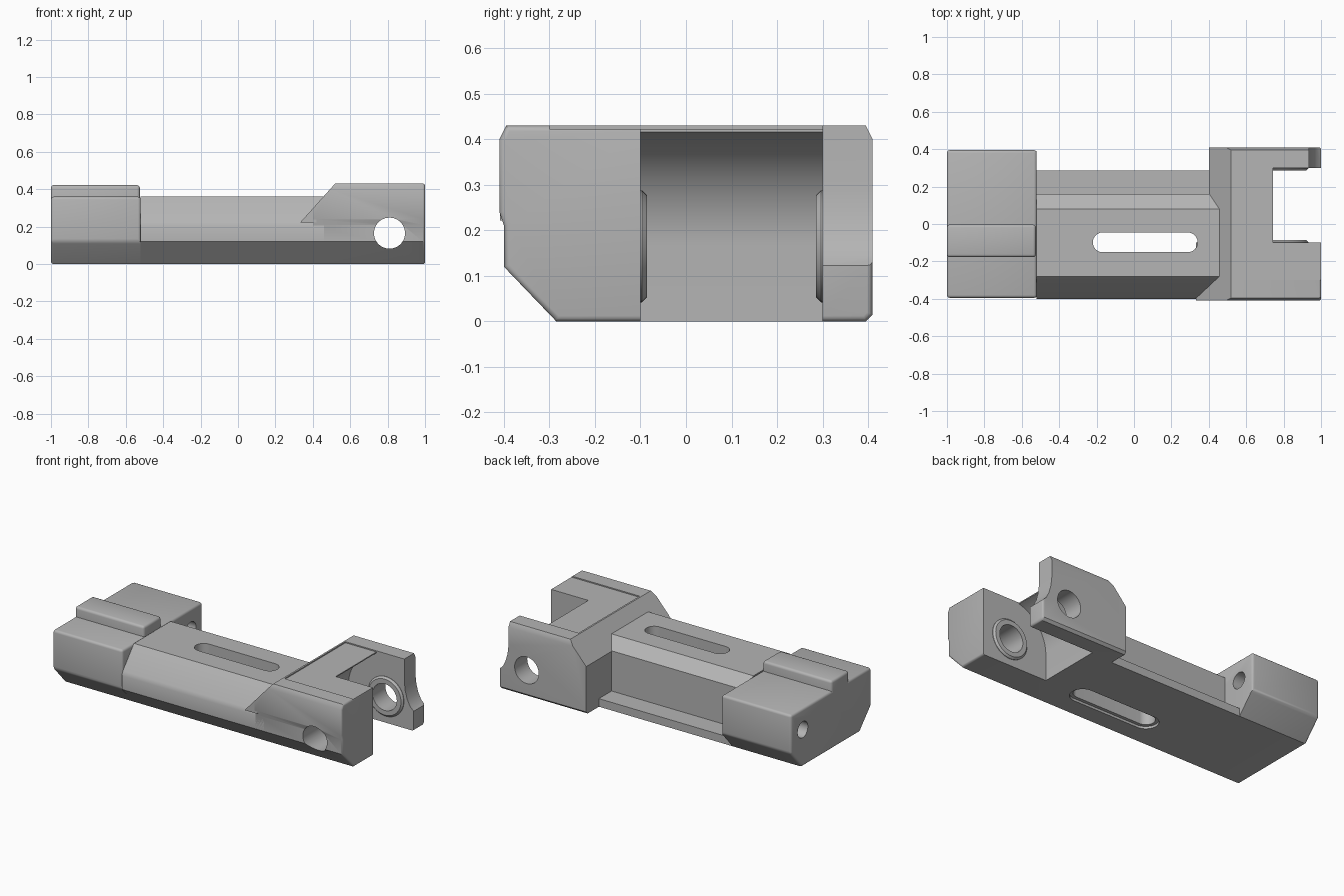
import bpy, bmesh, math
from mathutils import Vector

cube = bpy.data.objects.get("Cube")
if cube:
    bpy.data.objects.remove(cube, do_unlink=True)

# Single plain grey finish
GREY = (0.46, 0.46, 0.46, 1)
grey = bpy.data.materials.new("plain_grey")
grey.use_nodes = True
grey.diffuse_color = GREY
grey.node_tree.nodes["Principled BSDF"].inputs["Base Color"].default_value = GREY


def arc(cx, cy, r, start, end, steps=24):
    angles = [math.radians(start + (end - start) * i / steps) for i in range(steps + 1)]
    return [(cx + r * math.cos(a), cy + r * math.sin(a)) for a in angles]


def circle(cx, cy, r):
    return arc(cx, cy, r, 0, 360, 48)[:-1]


def slot(x0, x1, y, r):
    return arc(x1 - r, y, r, -90, 90) + arc(x0 + r, y, r, 90, 270)


def rect(a0, b0, a1, b1):
    return [(a0, b0), (a1, b0), (a1, b1), (a0, b1)]


def prism(name, axis, profile, lo, hi, bevel=0, rule=None, segments=3):
    """Extrude a 2D profile along an axis, rounding the edges chosen by rule."""
    place = {"x": lambda a, b, t: (t, a, b),
             "y": lambda a, b, t: (a, t, b),
             "z": lambda a, b, t: (a, b, t)}[axis]
    bm = bmesh.new()
    face = bm.faces.new([bm.verts.new(place(a, b, lo)) for a, b in profile])
    grown = bmesh.ops.extrude_face_region(bm, geom=[face])["geom"]
    moved = [v for v in grown if isinstance(v, bmesh.types.BMVert)]
    bmesh.ops.translate(bm, verts=moved, vec=Vector(place(0, 0, hi - lo)))
    bmesh.ops.recalc_face_normals(bm, faces=bm.faces[:])
    if bevel:
        edges = [e for e in bm.edges if rule(e.verts[0].co, e.verts[1].co)]
        bmesh.ops.bevel(bm, geom=edges, offset=bevel, segments=segments,
                        profile=0.5, affect="EDGES", clamp_overlap=True)
    mesh = bpy.data.meshes.new(name)
    bm.to_mesh(mesh)
    bm.free()
    obj = bpy.data.objects.new(name, mesh)
    bpy.context.collection.objects.link(obj)
    return obj


def cut(obj, *cutters):
    """Subtract each cutter for good and throw it away."""
    for cutter in cutters:
        cutter.hide_render = True
        mod = obj.modifiers.new("cut", "BOOLEAN")
        mod.operation, mod.solver, mod.object = "DIFFERENCE", "EXACT", cutter
        graph = bpy.context.evaluated_depsgraph_get()
        graph.update()
        mesh = bpy.data.meshes.new_from_object(obj.evaluated_get(graph))
        obj.modifiers.clear()
        obj.data = mesh
        bpy.data.objects.remove(cutter, do_unlink=True)


def finish(obj):
    obj.data.materials.clear()
    obj.data.materials.append(grey)
    bpy.ops.object.select_all(action="DESELECT")
    obj.select_set(True)
    bpy.context.view_layer.objects.active = obj
    bpy.ops.object.shade_smooth_by_angle(angle=math.radians(32))


# Long body with a sloped front, a stepped back and a slot through it
body = prism("body", "x", [(-.285, 0), (-.4, .12), (-.4, .205), (-.39, .23), (-.28, .36),
                           (.08, .36), (.16, .3), (.16, .05), (.285, .05), (.285, 0)],
             -.52, .46)
cut(body,
    prism("slot_cutter", "z", slot(-.22, .34, -.098, .053), -.2, .6),
    prism("slot_rim_cutter", "z", slot(-.24, .36, -.098, .073), -.2, .015))

# Rear block with a lengthwise bore
block = prism("rear_block", "x", [(-.285, 0), (-.395, .12), (-.395, .36),
                                  (.395, .36), (.395, .12), (.285, 0)],
              -1, -.52, .015,
              lambda a, b: max(a.x, b.x) < -.9 or min(a.z, b.z) > .1)
cut(block, prism("bore_cutter", "x", circle(.28, .23, .05), -1.2, -.3))

# Raised ridge on the rear block
ridge = prism("top_ridge", "y", rect(-1, .33, -.525, .422), -.177, -.003, .015,
              lambda a, b: max(a.z, b.z) > .4)

# Clevis: solid section, then diagonal rear face, curved gap, nose relief and pin hole
clevis = prism("clevis", "x", [(-.285, 0), (-.4, .12), (-.4, .21), (-.41, .24), (-.41, .4),
                               (-.395, .43), (.395, .43), (.41, .4), (.41, .015), (.395, 0)],
               .33, 1, .012, lambda a, b: min(a.x, b.x) > .9)
PIN_X, PIN_Z = .81, .165
cut(clevis,
    prism("rear_slope_cutter", "y", [(0, -.1), (.4, -.1), (.4, .297), (.52, .431),
                                     (.52, .6), (0, .6)], -.6, .6),
    prism("gap_cutter", "y", [(.55, -.1)] + arc(PIN_X, PIN_Z, .26, 180, 105)
          + [(.743, .6), (1.2, .6), (1.2, -.1)], -.1, .3),
    prism("nose_cutter", "y", [(.935, .6), (.935, .29), (.941, .235), (.955, .185),
                               (.975, .145), (1.02, .105), (1.2, .1), (1.2, .6)], .2, .6),
    prism("top_step_cutter", "y", rect(.53, .423, 1.2, .6), -.3, .3),
    prism("pin_cutter", "y", circle(PIN_X, PIN_Z, .083), -.6, .6))

# Small wedge carrying the diagonal down over the body's front slope
wedge = prism("front_wedge", "y", [(.332, .222), (.42, .222), (.42, .319)], -.409, -.1)

# Chamfered bosses around the pin hole on the inner faces
bosses = []
for name, root, tip in (("front_boss", -.12, -.086), ("back_boss", .32, .286)):
    boss = prism(name, "y", circle(PIN_X, PIN_Z, .123), root, tip, .011,
                 lambda a, b: abs(a.y - tip) < .001 and abs(b.y - tip) < .001, 1)
    cut(boss, prism("boss_cutter", "y", circle(PIN_X, PIN_Z, .083), -.6, .6))
    bosses.append(boss)

for part in [body, block, ridge, clevis, wedge] + bosses:
    finish(part)
